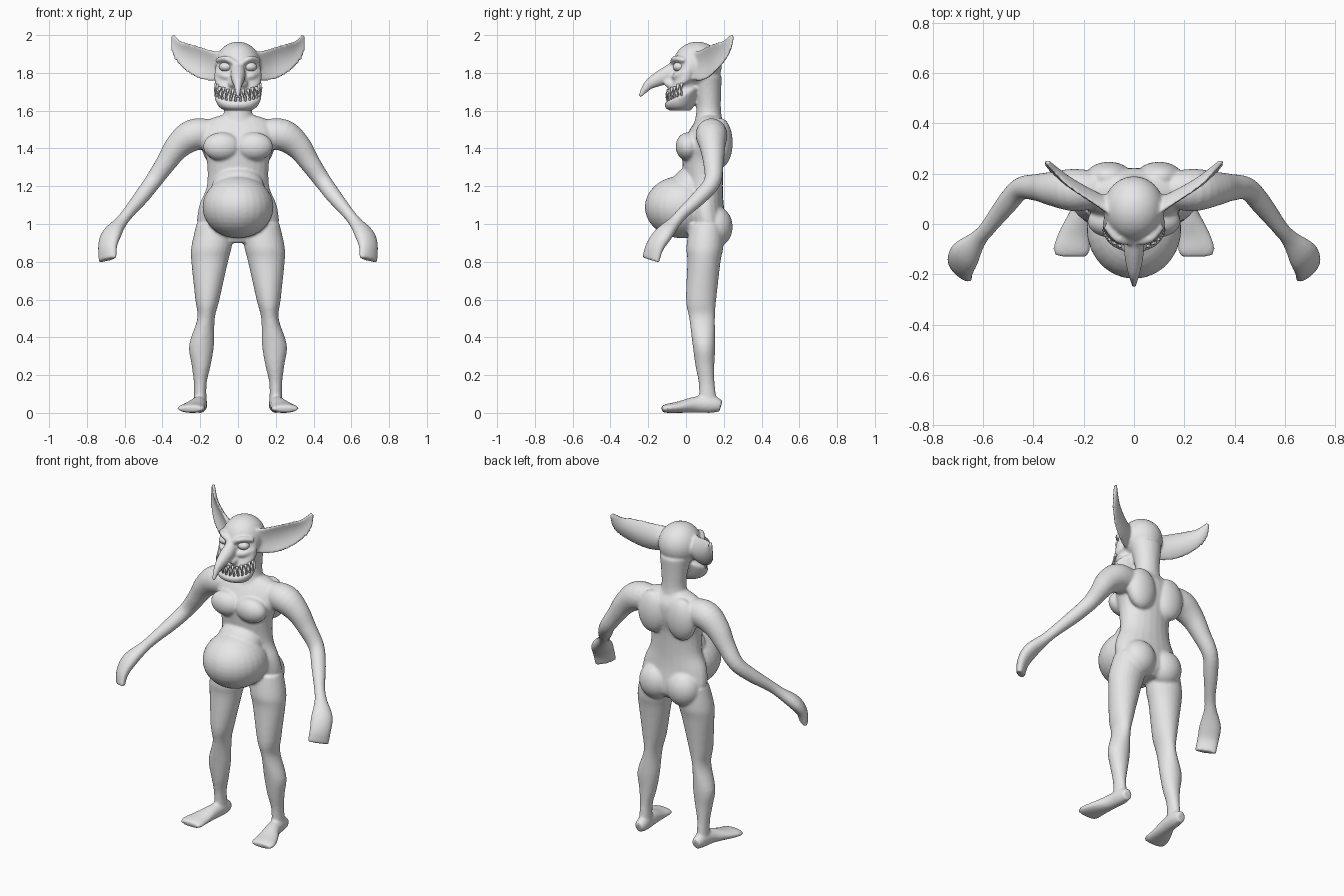
import bpy, bmesh, math
from mathutils import Vector, Matrix

skin = bpy.data.materials.new("plain_grey")
skin.diffuse_color = (0.8, 0.8, 0.8, 1)


def spline(rows, steps=4):
    """Catmull-Rom through rows of numbers."""
    out = []
    n = len(rows)
    for i in range(n - 1):
        p = [rows[max(i - 1, 0)], rows[i], rows[i + 1], rows[min(i + 2, n - 1)]]
        for k in range(steps):
            t = k / steps
            out.append([0.5 * (2 * b + (c - a) * t + (2 * a - 5 * b + 4 * c - d) * t * t
                        + (3 * b - a - 3 * c + d) * t ** 3) for a, b, c, d in zip(*p)])
    return out + [list(rows[-1])]


def loft(bm, rows, a=(1, 0, 0), flat=False, side=1, cup=0.0, sides=24, warp=None):
    """Elliptical sections x, y, z, ra, rb along a path; a is the wide axis."""
    rows = spline(rows)
    a = Vector(a)
    rings = []
    for i, (x, y, z, ra, rb) in enumerate(rows):
        lo, hi = rows[max(i - 1, 0)], rows[min(i + 1, len(rows) - 1)]
        d = Vector((0, 0, 1)) if flat else (Vector(hi[:3]) - Vector(lo[:3])).normalized()
        b = d.cross(a).normalized()
        w = b.cross(d)
        ring = []
        for k in range(sides):
            t = 2 * math.pi * k / sides
            p = Vector((x, y, z)) + w * ra * math.cos(t) \
                + b * (rb * math.sin(t) + cup * ra * math.cos(t) ** 2)
            if warp:
                p = warp(p)
            ring.append(bm.verts.new((p.x * side, p.y, p.z)))
        rings.append(ring)
    for r, q in zip(rings, rings[1:]):
        for k in range(sides):
            m = (k + 1) % sides
            bm.faces.new((r[k], r[m], q[m], q[k]))
    bm.faces.new(rings[0])
    bm.faces.new(rings[-1])


def ball(bm, c, r, side=1):
    m = Matrix.Translation((c[0] * side, c[1], c[2])) @ Matrix.Diagonal((*r, 1))
    bmesh.ops.create_uvsphere(bm, u_segments=28, v_segments=18, radius=1, matrix=m)


def finish(bm, name, smooth=True):
    bmesh.ops.recalc_face_normals(bm, faces=bm.faces[:])
    for f in bm.faces:
        f.smooth = smooth
    me = bpy.data.meshes.new(name)
    bm.to_mesh(me)
    bm.free()
    me.materials.append(skin)
    ob = bpy.data.objects.new(name, me)
    bpy.context.collection.objects.link(ob)
    return ob


def mouth_slant(p):
    """Raise the mouth line towards the cheeks."""
    f = min(max((p.z - 1.6) / 0.05, 0), 1)
    return Vector((p.x, p.y, p.z + 0.5 * (p.y + 0.1) * f))


body = bmesh.new()

# torso, neck and belly
loft(body, [(0, y, z, rx, ry) for z, y, rx, ry in (
    (0.90, .11, .10, .06), (0.94, .12, .17, .09), (1.0, .115, .215, .10),
    (1.1, .10, .205, .10), (1.2, .095, .165, .10), (1.33, .09, .165, .11),
    (1.42, .10, .195, .12), (1.5, .12, .20, .10), (1.55, .125, .16, .07),
    (1.575, .125, .09, .055))], flat=True)
loft(body, [(0, .12, 1.5, .11, .085), (0, .12, 1.59, .075, .066),
            (0, .115, 1.68, .078, .07), (0, .10, 1.78, .095, .09)], flat=True)
ball(body, (0, -.02, 1.09), (.188, .198, .165))
ball(body, (0, .02, 1.19), (.14, .10, .11))

# skull, jaw and nose
ball(body, (0, .06, 1.84), (.122, .13, .125))
loft(body, [(0, y, z, rx, ry) for z, y, rx, ry in (
    (1.60, -.03, .07, .055), (1.615, -.03, .105, .078), (1.645, -.02, .126, .092),
    (1.657, -.012, .104, .072), (1.69, -.012, .104, .072), (1.702, -.01, .122, .085),
    (1.74, 0, .125, .072), (1.80, .02, .115, .08))], flat=True, warp=mouth_slant)
loft(body, [(0, -.02, 1.835, .03, .045), (0, -.09, 1.795, .04, .046),
            (0, -.15, 1.765, .034, .038), (0, -.20, 1.735, .022, .027),
            (0, -.245, 1.675, .009, .010)])

for s in (1, -1):
    # chest, shoulder blade, buttock
    ball(body, (.085, .01, 1.41), (.10, .065, .075), s)
    ball(body, (.10, .185, 1.43), (.095, .062, .13), s)
    ball(body, (.095, .155, .985), (.105, .092, .11), s)
    # face: brow, cheek, nostril
    loft(body, [(.012, -.07, 1.848, .016, .016), (.065, -.058, 1.876, .017, .017),
                (.112, -.005, 1.865, .014, .014)], a=(0, 0, 1), side=s, sides=12)
    loft(body, [(.03, -.06, 1.775, .018, .018), (.075, -.05, 1.785, .02, .018),
                (.115, 0, 1.80, .016, .014)], a=(0, 0, 1), side=s, sides=12)
    ball(body, (.032, -.085, 1.742), (.02, .03, .022), s)
    # ear
    loft(body, [(.08, .065, 1.835, .075, .03), (.16, .115, 1.845, .084, .017),
                (.25, .17, 1.885, .074, .013), (.31, .215, 1.93, .05, .012),
                (.345, .247, 1.997, .012, .010)],
         a=(0, 0, 1), side=s, cup=0.35)
    # arm with flat mitten hand
    loft(body, [(.15, .135, 1.475, .075, .08), (.24, .135, 1.47, .085, .085),
                (.32, .14, 1.41, .068, .07), (.38, .145, 1.325, .054, .055),
                (.45, .14, 1.225, .045, .045), (.51, .075, 1.145, .042, .04),
                (.58, -.015, 1.06, .032, .032), (.62, -.06, 1.01, .036, .032),
                (.67, -.12, .945, .062, .04), (.69, -.165, .88, .062, .033),
                (.69, -.187, .81, .062, .024)], a=(.707, .707, 0), side=s)
    # leg
    loft(body, [(x, y, z, rx, ry) for z, x, y, rx, ry in (
        (1.0, .12, .11, .10, .09), (.88, .14, .10, .107, .098),
        (.8, .15, .095, .097, .088), (.6, .162, .08, .064, .08),
        (.5, .169, .085, .046, .068), (.36, .193, .095, .066, .06),
        (.25, .195, .10, .050, .05), (.15, .20, .11, .033, .042),
        (.03, .20, .118, .035, .05))], flat=True, side=s)
    # foot
    loft(body, [(.20, .185, .035, .028, .03), (.20, .14, .045, .038, .045),
                (.21, .05, .043, .043, .043), (.235, -.04, .030, .063, .03),
                (.248, -.10, .024, .073, .024), (.25, -.128, .02, .062, .016)], side=s)

ob = finish(body, "body")
rm = ob.modifiers.new("fuse", 'REMESH')
rm.mode = 'VOXEL'
rm.voxel_size = 0.008
rm.use_smooth_shade = True
sm = ob.modifiers.new("soften", 'SMOOTH')
sm.factor = 0.5
sm.iterations = 5

# eyes
for s, name in ((1, "left_eye"), (-1, "right_eye")):
    bm = bmesh.new()
    ball(bm, (.064, -.036, 1.832), (.036, .034, .026), s)
    finish(bm, name)

# two rows of pointed teeth
for name, z, way, count in (("lower_teeth", 1.645, 1, 14), ("upper_teeth", 1.705, -1, 13)):
    bm = bmesh.new()
    for i in range(count):
        t = math.radians(-82 + 164 * i / (count - 1))
        p = mouth_slant(Vector((.116 * math.sin(t), -.012 - .083 * math.cos(t), z)))
        lean = Vector((.3 * math.sin(t), -.3 * math.cos(t), way))
        m = Matrix.Translation(p + lean * .02) @ lean.to_track_quat('Z', 'Y').to_matrix().to_4x4()
        bmesh.ops.create_cone(bm, cap_ends=True, segments=8, radius1=.009, radius2=.001,
                              depth=.044 + .008 * (i % 2), matrix=m)
    finish(bm, name)
